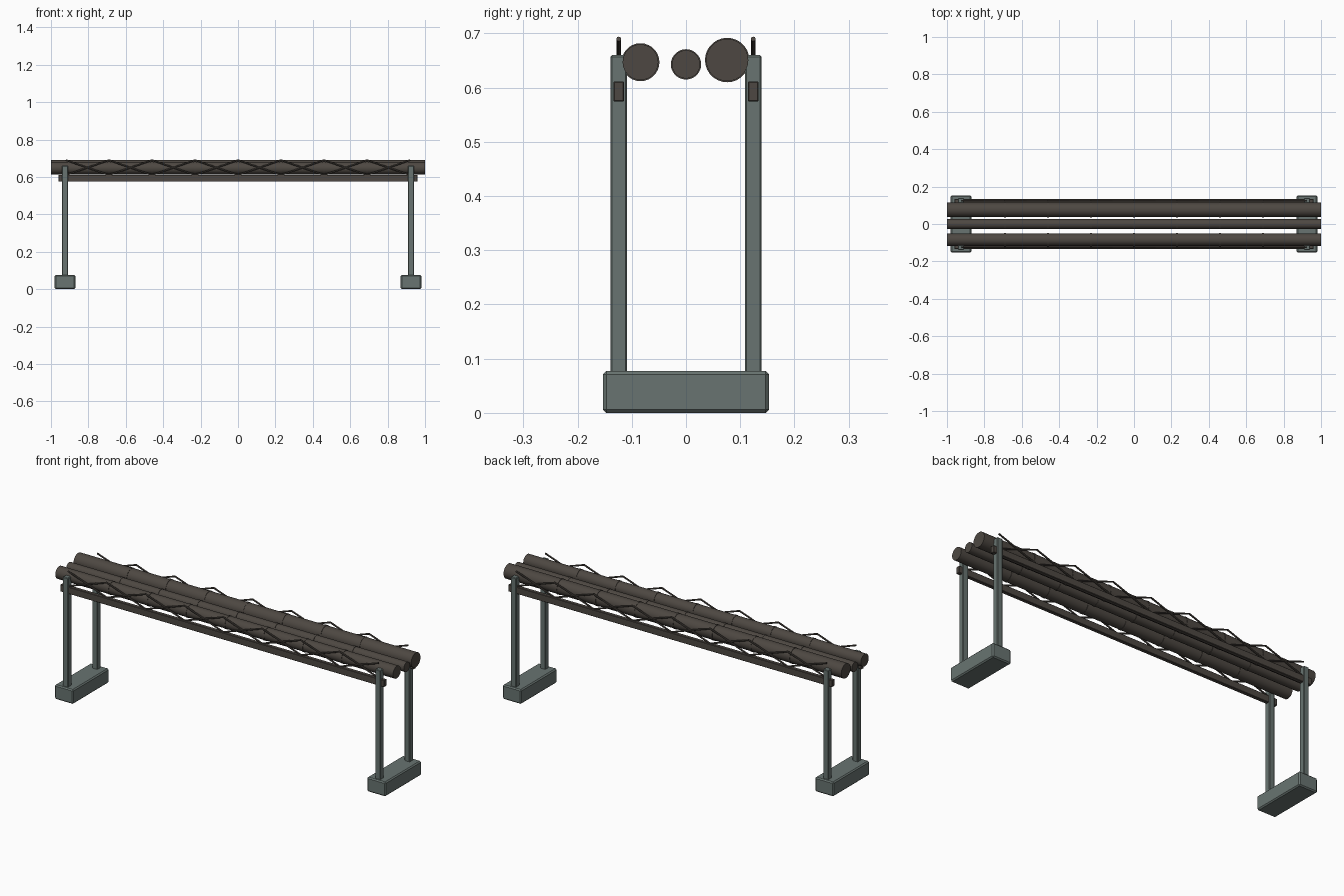
import bpy, math
from mathutils import Vector

if "Cube" in bpy.data.objects:
    bpy.data.objects.remove(bpy.data.objects["Cube"])


def material(name, rgb):
    m = bpy.data.materials.new(name)
    m.diffuse_color = (*rgb, 1)
    m.use_nodes = True
    m.node_tree.nodes["Principled BSDF"].inputs["Base Color"].default_value = m.diffuse_color
    return m


STEEL = material("grey green steel", (0.14, 0.175, 0.165))
BROWN = material("dark brown metal", (0.075, 0.064, 0.054))


def box(name, loc, size, mat, bevel=0.0):
    bpy.ops.mesh.primitive_cube_add(size=1, location=loc)
    o = bpy.context.object
    o.name = name
    o.scale = size
    bpy.ops.object.transform_apply(location=False, rotation=False, scale=True)
    o.data.materials.append(mat)
    if bevel:
        b = o.modifiers.new("bevel", 'BEVEL')
        b.width = bevel
        b.segments = 1
    return o


def rod(name, a, b, radius, mat, sides):
    a, b = Vector(a), Vector(b)
    bpy.ops.mesh.primitive_cylinder_add(vertices=sides, radius=radius, depth=(b - a).length,
                                        location=(a + b) / 2)
    o = bpy.context.object
    o.name = name
    o.rotation_euler = (b - a).to_track_quat('Z', 'Y').to_euler()
    o.data.materials.append(mat)
    bpy.ops.object.shade_smooth_by_angle(angle=math.radians(40))
    return o


PANEL = 0.23
Y = 0.124

# End supports: footing plus two posts
for sx, end in ((-1, "left"), (1, "right")):
    box(f"{end}_footing", (sx * 0.925, 0, 0.0385), (0.11, 0.306, 0.077), STEEL, 0.006)
    for sy, side in ((-1, "front"), (1, "back")):
        box(f"{end}_{side}_post", (sx * 0.925, sy * Y, 0.365), (0.031, 0.031, 0.59), STEEL, 0.003)

# Side beams with crossed bracing above
for sy, side in ((-1, "front"), (1, "back")):
    box(f"{side}_beam", (0, sy * Y, 0.593), (1.92, 0.02, 0.037), BROWN, 0.002)
    for i in range(8):
        x0 = -0.92 + i * PANEL
        for k, (z0, z1) in enumerate(((0.61, 0.69), (0.69, 0.61))):
            rod(f"{side}_brace_{i}_{k}", (x0, sy * Y, z0), (x0 + PANEL, sy * Y, z1),
                0.0045, BROWN, 8)

# Three pipes with thin joint collars at every panel
for name, y, z, r in (("large_pipe", 0.076, 0.651, 0.039),
                      ("small_pipe", 0, 0.643, 0.026),
                      ("medium_pipe", -0.084, 0.647, 0.033)):
    rod(name, (-1, y, z), (1, y, z), r, BROWN, 28)
    for i in range(-3, 4):
        x = i * PANEL
        rod(f"{name}_collar_{i + 4}", (x - 0.006, y, z), (x + 0.006, y, z), r + 0.002, BROWN, 28)
